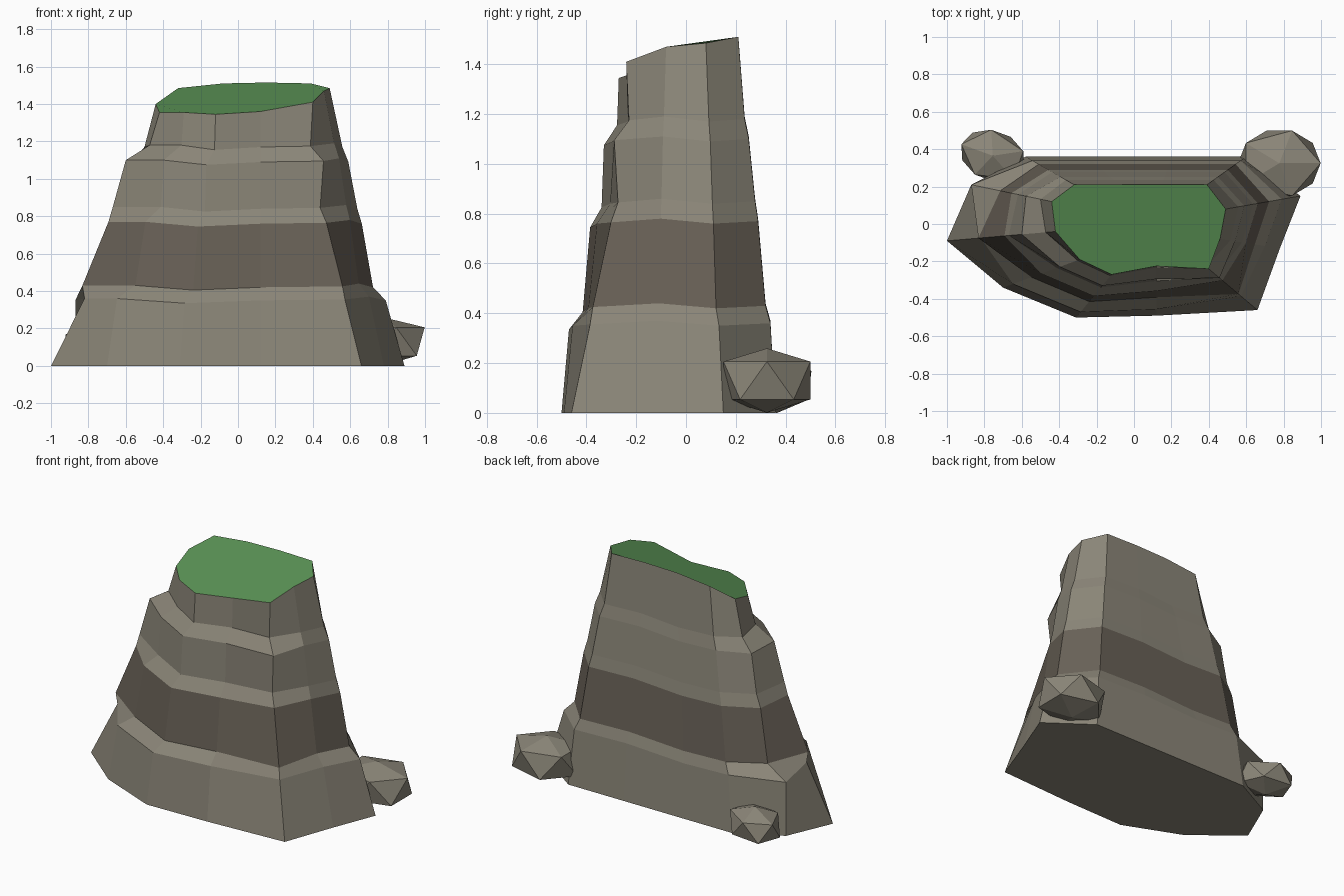
import bpy
import bmesh
from math import radians
from mathutils import Matrix, Vector

cube = bpy.data.objects.get("Cube")
if cube:
    bpy.data.objects.remove(cube, do_unlink=True)


def make_material(name, color):
    mat = bpy.data.materials.new(name)
    mat.use_nodes = True
    mat.diffuse_color = (*color, 1)
    mat.node_tree.nodes["Principled BSDF"].inputs["Base Color"].default_value = (*color, 1)
    return mat


stone = make_material("warm grey stone", (0.26, 0.24, 0.19))
dark_stone = make_material("dark stone", (0.14, 0.12, 0.095))
grass = make_material("grass green", (0.105, 0.295, 0.092))


def add_object(name, bm, materials):
    bmesh.ops.recalc_face_normals(bm, faces=bm.faces)
    mesh = bpy.data.meshes.new(name)
    bm.to_mesh(mesh)
    bm.free()
    for mat in materials:
        mesh.materials.append(mat)
    obj = bpy.data.objects.new(name, mesh)
    bpy.context.collection.objects.link(obj)
    return obj


# Corner columns of the cliff: profile, foot (x, y), summit (x, y, z), ledge lift
columns = [
    ("west", (-1, -.09), (-.42, -.04, 1.355), .01),
    ("front", (-.7, -.34), (-.29, -.19, 1.355), .01),
    ("front", (-.31, -.5), (-.12, -.27, 1.345), -.015),
    ("front", (.12, -.49), (.12, -.225, 1.36), 0),
    ("corner", (.66, -.46), (.4, -.24, 1.41), .005),
    ("east", (.78, -.13), (.46, -.08, 1.47), .02),
    ("east", (.89, .15), (.49, .08, 1.485), 0),
    ("back", (.6, .36), (.39, .21, 1.51), .01),
    ("back", (.2, .36), (.15, .21, 1.515), .02),
    ("back", (-.25, .36), (-.08, .21, 1.51), 0),
    ("back", (-.58, .36), (-.32, .21, 1.485), .01),
    ("spur", (-.87, .21), (-.44, .12, 1.4), 0),
]

# Height of each ledge ring and how far each profile has moved inward by then
ring_heights = [.35, .42, .76, .84, 1.09, 1.17]
profiles = {
    "west": [.31, .29, .53, .57, .69, .91],
    "front": [.13, .37, .5, .7, .74, .97],
    "corner": [.34, .39, .72, .85, .78, 1.05],
    "east": [.25, .42, .57, .63, .75, .83],
    "back": [.14, .27, .47, .55, .72, .83],
    "spur": [0, .36, .5, .58, .68, .86],
}

# Layered cliff, lofted ring by ring
bm = bmesh.new()
rings = [[bm.verts.new((*foot, 0)) for _, foot, _, _ in columns]]
for level, height in enumerate(ring_heights):
    ring = []
    for profile, foot, summit, lift in columns:
        xy = Vector(foot).lerp(Vector(summit[:2]), profiles[profile][level])
        ring.append(bm.verts.new((xy.x, xy.y, height + lift)))
    rings.append(ring)
rings.append([bm.verts.new(summit) for _, _, summit, _ in columns])

DARK_BAND = 2
for level, (low, high) in enumerate(zip(rings, rings[1:])):
    for i in range(len(columns)):
        j = (i + 1) % len(columns)
        face = bm.faces.new((low[i], low[j], high[j], high[i]))
        face.material_index = 1 if level == DARK_BAND else 0
bm.faces.new(list(reversed(rings[0])))
bm.faces.new(rings[-1]).material_index = 2
add_object("layered_cliff", bm, [stone, dark_stone, grass])


# Faceted boulders lying at the back corners
def add_boulder(name, center, size, flat, turn):
    bm = bmesh.new()
    bmesh.ops.create_icosphere(bm, subdivisions=1, radius=1)
    for vert in bm.verts:
        vert.co.z = max(-flat, min(flat, vert.co.z))
    place = Matrix.Translation(center) @ Matrix.Rotation(radians(turn), 4, "Z")
    bm.transform(place @ Matrix.Diagonal((*size, 1)))
    add_object(name, bm, [stone])


add_boulder("large_boulder", (.777, .325, .13), (.247, .205, .17), .76, 0)
add_boulder("small_boulder", (-.755, .365, .11), (.2, .15, .13), .85, 160)
